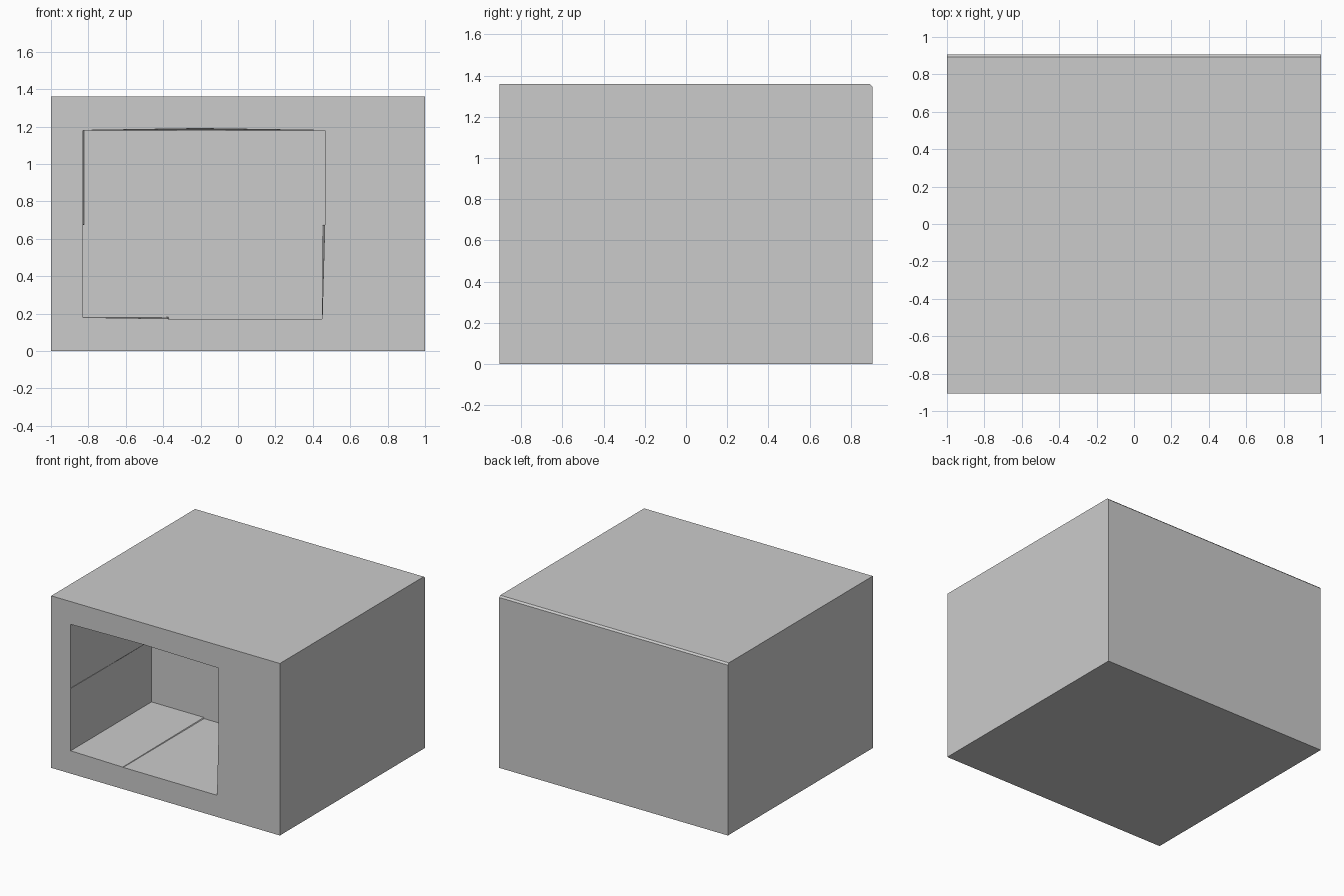
import bpy, bmesh

if "Cube" in bpy.data.objects:
    bpy.data.objects.remove(bpy.data.objects["Cube"])


def loft(name, ring_a, ring_b):
    """Closed solid between two matching outlines."""
    bm = bmesh.new()
    a = [bm.verts.new(p) for p in ring_a]
    b = [bm.verts.new(p) for p in ring_b]
    bm.faces.new(a)
    bm.faces.new(b)
    n = len(a)
    for i in range(n):
        j = (i + 1) % n
        bm.faces.new((a[i], a[j], b[j], b[i]))
    bmesh.ops.recalc_face_normals(bm, faces=bm.faces)
    mesh = bpy.data.meshes.new(name)
    bm.to_mesh(mesh)
    bm.free()
    obj = bpy.data.objects.new(name, mesh)
    bpy.context.collection.objects.link(obj)
    return obj


# Housing: side profile with a small bevel on the top back edge
HALF_D, H, BEVEL = 0.905, 1.36, 0.013
side = [(-HALF_D, 0), (HALF_D, 0), (HALF_D, H - BEVEL),
        (HALF_D - BEVEL, H), (-HALF_D, H)]
housing = loft("housing", [(-1, y, z) for y, z in side],
               [(1, y, z) for y, z in side])

# Cavity: nearly straight opening, slightly stepped towards the back wall
opening = [(-.83, .18), (-.375, .173), (-.37, .172), (.45, .171), (.464, .675),
           (.465, .677), (.465, 1.18), (-.2, 1.19), (-.83, 1.18),
           (-.83, .677), (-.83, .673)]
back = [(-.83, .181), (-.372, .181), (-.37, .172), (.45, .172), (.452, .675),
        (.465, .677), (.465, 1.18), (-.2, 1.18), (-.82, 1.18),
        (-.82, .677), (-.83, .673)]
cutter = loft("cavity_cutter", [(x, -0.92, z) for x, z in opening],
              [(x, 0.105, z) for x, z in back])
cutter.hide_render = True

cut = housing.modifiers.new("cavity", 'BOOLEAN')
cut.operation = 'DIFFERENCE'
cut.solver = 'EXACT'
cut.object = cutter
bpy.context.view_layer.objects.active = housing
housing.select_set(True)
bpy.ops.object.modifier_apply(modifier=cut.name)
bpy.data.objects.remove(cutter)
